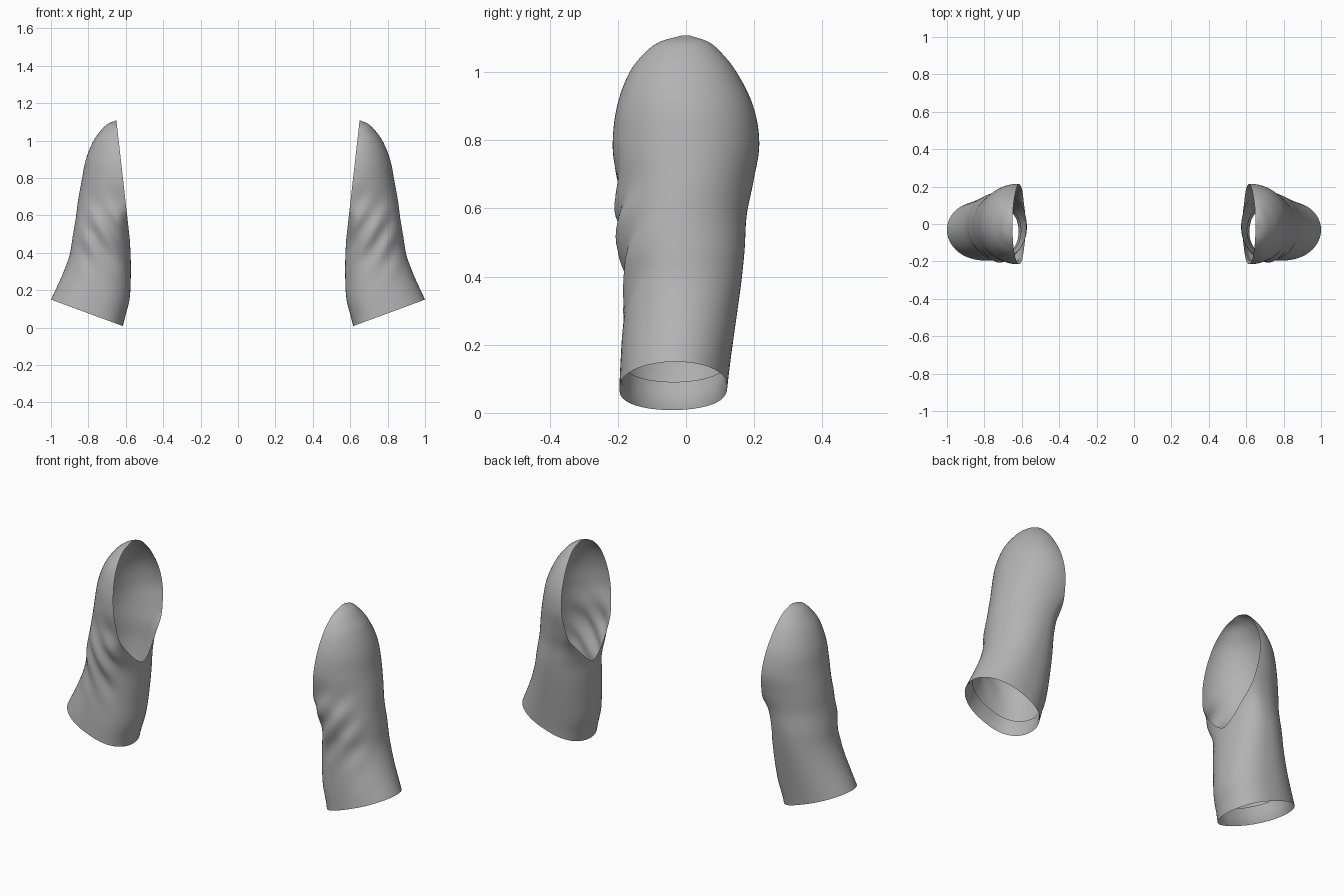
import bpy, bmesh, math
from mathutils import Vector

SEGMENTS = 64
RINGS = 72
TOP = 1.107
BASE = -0.06

# Sleeve sections: height, inner x, outer x, widest x, front y, back y
SECTIONS = [
    (-0.06, 0.632, 1.08, 0.80, -0.20, 0.112),
    (0.06, 0.603, 1.04, 0.80, -0.196, 0.12),
    (0.15, 0.58, 1.00, 0.78, -0.192, 0.13),
    (0.28, 0.573, 0.94, 0.75, -0.184, 0.148),
    (0.39, 0.574, 0.90, 0.73, -0.18, 0.163),
    (0.48, 0.577, 0.885, 0.71, -0.192, 0.172),
    (0.58, 0.56, 0.868, 0.68, -0.203, 0.178),
    (0.68, 0.50, 0.855, 0.64, -0.203, 0.198),
    (0.79, 0.49, 0.835, 0.62, -0.215, 0.215),
    (0.90, 0.50, 0.813, 0.63, -0.202, 0.197),
    (1.00, 0.52, 0.772, 0.64, -0.165, 0.148),
    (1.06, 0.56, 0.728, 0.645, -0.117, 0.10),
    (1.09, 0.60, 0.695, 0.65, -0.073, 0.062),
    (1.107, 0.64, 0.655, 0.65, -0.012, 0.01),
]

# Cutting planes: hem and armhole (point, direction that is removed)
HEM = (Vector((0.615, 0, 0.008)), Vector((0.142, 0, -0.385)).normalized())
ARMHOLE = (Vector((0.65, 0, TOP)), Vector((-0.577, 0, 0.065)).normalized())


def section_at(z):
    """Smooth Hermite interpolation between the sections."""
    i = 0
    while i < len(SECTIONS) - 2 and z > SECTIONS[i + 1][0]:
        i += 1
    a, b = SECTIONS[i], SECTIONS[i + 1]
    before = SECTIONS[max(i - 1, 0)]
    after = SECTIONS[min(i + 2, len(SECTIONS) - 1)]
    h = b[0] - a[0]
    t = (z - a[0]) / h
    result = []
    for k in range(1, len(a)):
        ma = (b[k] - before[k]) / (b[0] - before[0]) * h
        mb = (after[k] - a[k]) / (after[0] - a[0]) * h
        result.append((2 * t**3 - 3 * t**2 + 1) * a[k] + (t**3 - 2 * t**2 + t) * ma
                      + (3 * t**2 - 2 * t**3) * b[k] + (t**3 - t**2) * mb)
    return result


def surface_point(angle, z):
    inner, outer, mid, front, back = section_at(z)
    c, s = math.cos(angle), math.sin(angle)
    # The body side is flatter than the outer side
    x = mid + (outer - mid) * c if c > 0 else mid - (mid - inner) * abs(c) ** 0.75
    y = (front + back) / 2 + (back - front) / 2 * s
    # Soft diagonal folds on the front near the elbow
    if s < 0:
        fade = s * s * math.exp(-((z - 0.5) / 0.16) ** 2)
        y += 0.011 * fade * math.sin(32 * (z - 1.6 * x))
    return Vector((x, y, z))


def cut(bm, plane, keep_far=False):
    bmesh.ops.bisect_plane(bm, geom=bm.verts[:] + bm.edges[:] + bm.faces[:],
                           dist=1e-5, plane_co=plane[0], plane_no=plane[1],
                           clear_outer=not keep_far, clear_inner=keep_far)


def sleeve_tube():
    bm = bmesh.new()
    rings = []
    for r in range(RINGS + 1):
        # Rings crowd together towards the rounded shoulder
        t = r / RINGS
        z = BASE + (TOP - BASE) * (1 - (1 - t) ** 1.6)
        rings.append([bm.verts.new(surface_point(math.tau * k / SEGMENTS, z))
                      for k in range(SEGMENTS)])
    for low, high in zip(rings, rings[1:]):
        for k in range(SEGMENTS):
            n = (k + 1) % SEGMENTS
            bm.faces.new((low[k], low[n], high[n], high[k]))
    bm.faces.new(rings[-1])
    cut(bm, HEM)
    cut(bm, ARMHOLE)
    return bm


def hem_lining():
    """Band turned up inside the cuff, joined to the hem edge."""
    bm = sleeve_tube()
    cut(bm, (HEM[0] - HEM[1] * 0.085, HEM[1]), keep_far=True)
    for v in bm.verts:
        depth = (HEM[0] - v.co).dot(HEM[1])
        inward = Vector((0.79, -0.035, v.co.z)) - v.co
        v.co += inward.normalized() * min(0.008, depth * 0.4)
    bmesh.ops.reverse_faces(bm, faces=bm.faces[:])
    return bm


def add_part(name, bm, side, material):
    if side < 0:
        for v in bm.verts:
            v.co.x = -v.co.x
        bmesh.ops.reverse_faces(bm, faces=bm.faces[:])
    mesh = bpy.data.meshes.new(name)
    bm.to_mesh(mesh)
    bm.free()
    mesh.materials.append(material)
    obj = bpy.data.objects.new(name, mesh)
    bpy.context.collection.objects.link(obj)
    bpy.ops.object.select_all(action='DESELECT')
    obj.select_set(True)
    bpy.context.view_layer.objects.active = obj
    bpy.ops.object.shade_smooth_by_angle(angle=math.radians(50))


cube = bpy.data.objects.get("Cube")
if cube:
    bpy.data.objects.remove(cube, do_unlink=True)

# Plain grey cloth
cloth = bpy.data.materials.new("grey_cloth")
cloth.use_nodes = True
grey = (0.45, 0.45, 0.45, 1)
cloth.diffuse_color = grey
cloth.node_tree.nodes["Principled BSDF"].inputs["Base Color"].default_value = grey

# A matching pair of sleeves
for label, side in (("left", 1), ("right", -1)):
    add_part(label + "_sleeve", sleeve_tube(), side, cloth)
    add_part(label + "_hem_lining", hem_lining(), side, cloth)
